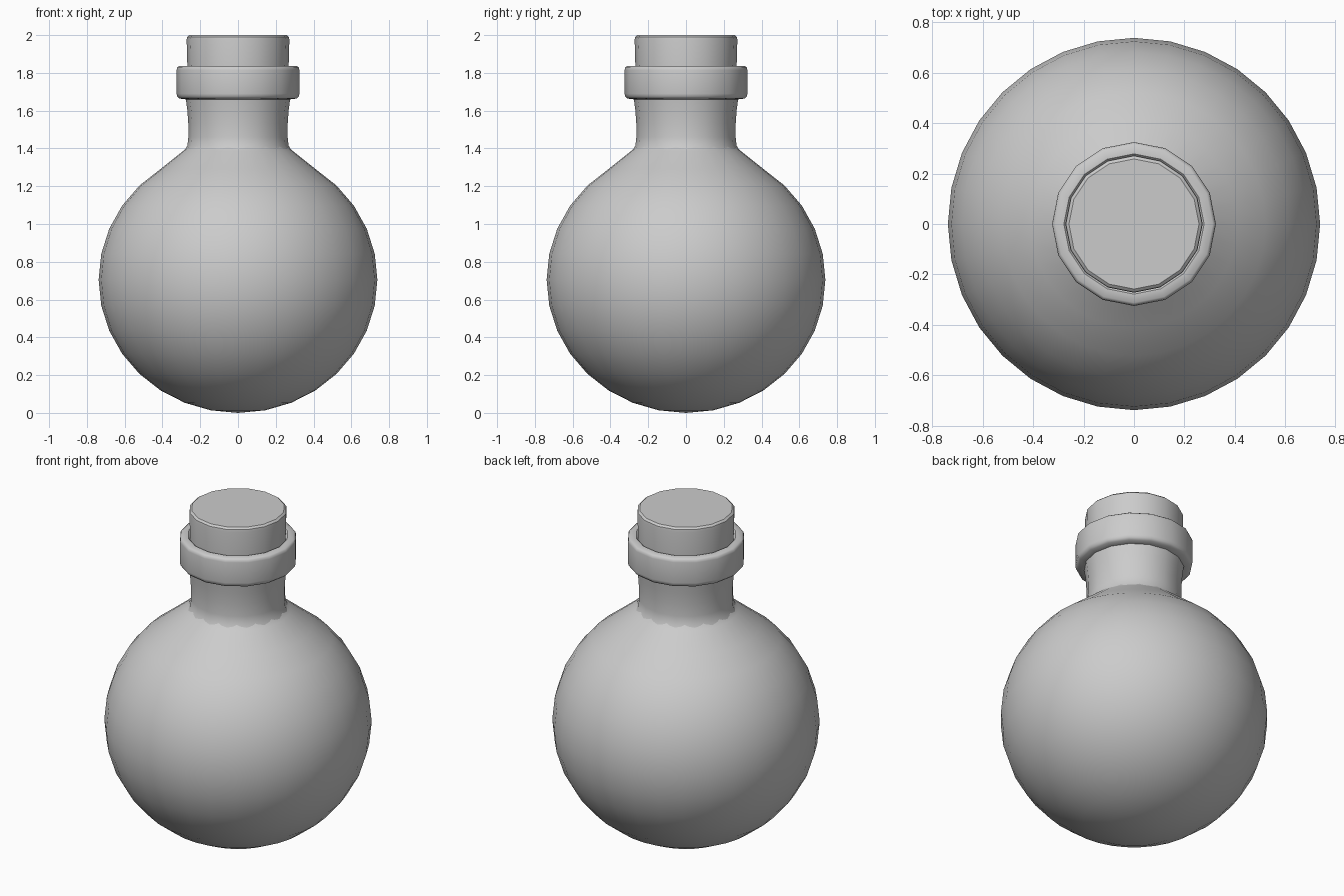
import bpy, bmesh, math

if "Cube" in bpy.data.objects:
    bpy.data.objects.remove(bpy.data.objects["Cube"])


def lathe(name, profile, sides):
    """Revolve (radius, height) points around z; radius 0 makes a pole."""
    bm = bmesh.new()
    rings = []
    for r, z in profile:
        if r == 0:
            rings.append([bm.verts.new((0, 0, z))])
        else:
            rings.append([bm.verts.new((r * math.cos(2 * math.pi * i / sides),
                                        r * math.sin(2 * math.pi * i / sides), z))
                          for i in range(sides)])
    for a, b in zip(rings, rings[1:]):
        for i in range(sides):
            j = (i + 1) % sides
            if len(a) == 1:
                bm.faces.new((a[0], b[j], b[i]))
            elif len(b) == 1:
                bm.faces.new((a[i], a[j], b[0]))
            else:
                bm.faces.new((a[i], a[j], b[j], b[i]))
    bmesh.ops.recalc_face_normals(bm, faces=bm.faces)
    mesh = bpy.data.meshes.new(name)
    bm.to_mesh(mesh)
    bm.free()
    obj = bpy.data.objects.new(name, mesh)
    bpy.context.collection.objects.link(obj)
    bpy.ops.object.select_all(action='DESELECT')
    obj.select_set(True)
    bpy.context.view_layer.objects.active = obj
    bpy.ops.object.shade_smooth_by_angle(angle=math.radians(40))
    return obj


# Round flask body, rising gently into the shoulder
body = [(0, 0)]
for k in range(-7, 6):
    a = math.radians(k * 11.25)
    body.append((0.738 * math.cos(a), 0.705 + 0.705 * math.sin(a)))
body += [(0.29, 1.387), (0.272, 1.402), (0.258, 1.42)]
lathe("flask_body", body, 32)

# Slightly waisted neck with the thick collar
lathe("neck_and_collar", [
    (0.285, 1.385), (0.268, 1.415), (0.263, 1.46), (0.263, 1.53), (0.268, 1.60),
    (0.276, 1.66), (0.31, 1.664), (0.322, 1.675), (0.325, 1.69),
    (0.325, 1.815), (0.322, 1.828), (0.312, 1.836),
    (0.278, 1.836), (0.268, 1.825)], 16)

# Stopper
lathe("cork", [
    (0, 1.67), (0.268, 1.67), (0.268, 1.83), (0.272, 1.975),
    (0.270, 1.99), (0.258, 2.0), (0, 2.0)], 16)
